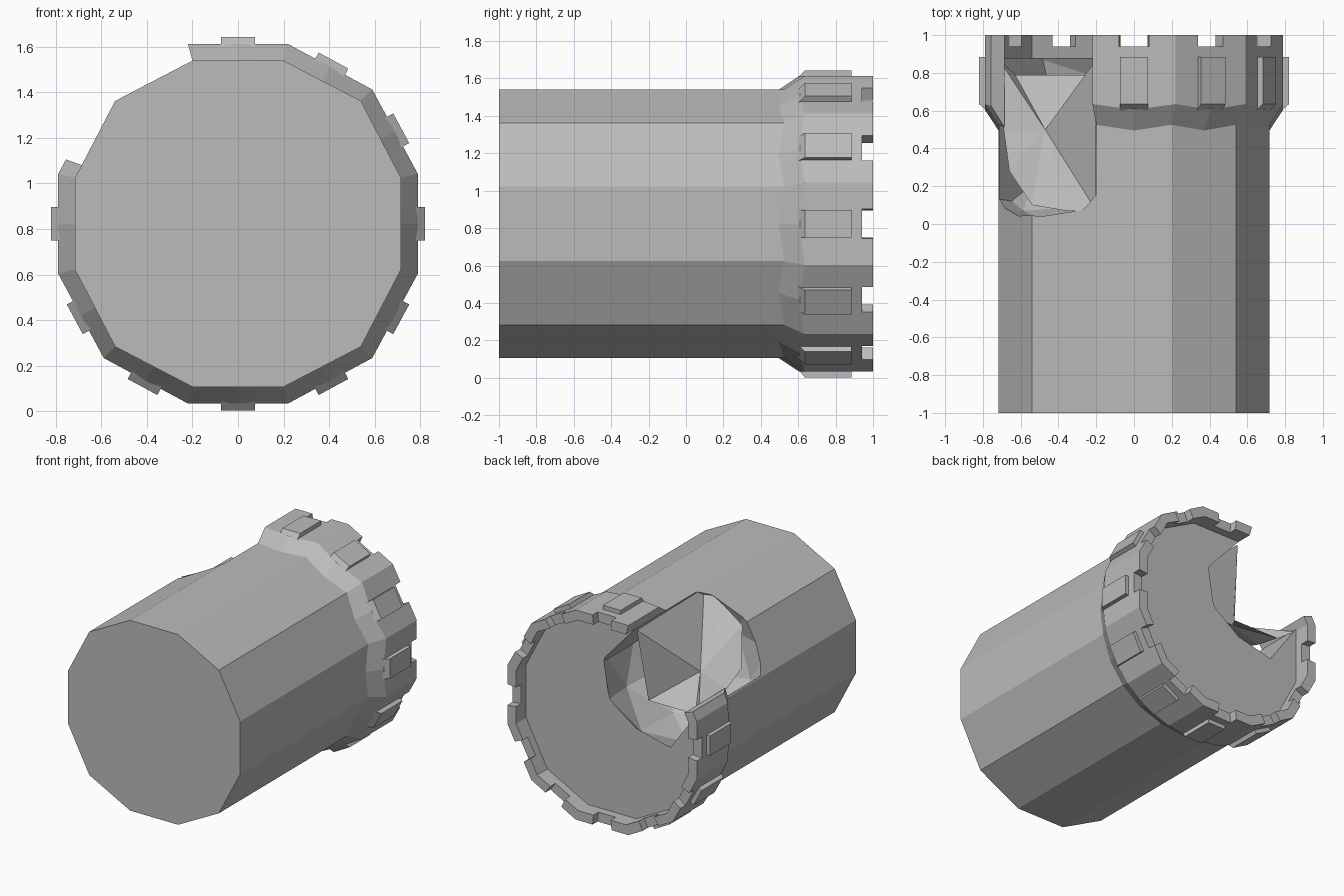
import bpy, bmesh
from mathutils import Vector

cube = bpy.data.objects.get("Cube")
if cube:
    bpy.data.objects.remove(cube)

AXIS_Z = 0.823          # height of the tower's lying axis
FLOOR_Y = 0.88          # depth of the roof floor inside the parapet

stone = bpy.data.materials.new("grey_stone")
stone.use_nodes = True
stone.diffuse_color = (0.5, 0.5, 0.5, 1)
stone.node_tree.nodes["Principled BSDF"].inputs["Base Color"].default_value = (0.5, 0.5, 0.5, 1)


def make(name, bm):
    bmesh.ops.recalc_face_normals(bm, faces=bm.faces)
    mesh = bpy.data.meshes.new(name)
    bm.to_mesh(mesh)
    bm.free()
    mesh.materials.append(stone)
    ob = bpy.data.objects.new(name, mesh)
    ob.location.z = AXIS_Z
    bpy.context.collection.objects.link(ob)
    return ob


def twelve_sided(a, b, c):
    """Corners (x, z), clockwise from the top right, out of one quarter."""
    q = [Vector(p) for p in ((a, c), (b, b), (c, a))]
    half = q + [Vector((p.x, -p.y)) for p in reversed(q)]
    return half + [-p for p in half]


inner = twelve_sided(0.2, 0.54, 0.717)
outer = twelve_sided(0.22, 0.59, 0.79)


def at(p, y):
    return Vector((p.x, y, p.y))


# Tower shaft
bm = bmesh.new()
front = [bm.verts.new(at(p, -1)) for p in inner]
back = [bm.verts.new(at(p, FLOOR_Y)) for p in inner]
bm.faces.new(front)
bm.faces.new(back)
for i in range(12):
    j = (i + 1) % 12
    bm.faces.new((front[i], front[j], back[j], back[i]))
shaft = make("tower_shaft", bm)

# Rounded breach, trimmed so it opens only through two wall faces
bm = bmesh.new()
bmesh.ops.create_icosphere(bm, subdivisions=2, radius=0.6)
bmesh.ops.translate(bm, verts=bm.verts, vec=(-0.42, 0.58, 0.4))
for co, no in (((-0.2, 0, 0.718), (1, 0, 0.9)), ((-0.718, 0, 0.22), (-1.4, 0, -1))):
    geom = bm.verts[:] + bm.edges[:] + bm.faces[:]
    bmesh.ops.bisect_plane(bm, geom=geom, plane_co=co, plane_no=no, clear_outer=True)
    bmesh.ops.holes_fill(bm, edges=[e for e in bm.edges if e.is_boundary])
cutter = make("breach_cutter", bm)
cutter.hide_render = True
cutter.hide_viewport = True
cut = shaft.modifiers.new("breach", 'BOOLEAN')
cut.operation = 'DIFFERENCE'
cut.solver = 'EXACT'
cut.object = cutter

# Broken masonry fanning from a peak to the edge of the breach
bm = bmesh.new()
rim = [(-0.2, 0.07, 0.715), (-0.36, 0.07, 0.63), (-0.54, 0.1, 0.535), (-0.66, 0.28, 0.31),
       (-0.69, 0.5, 0.25), (-0.715, 0.87, 0.2), (-0.63, 0.79, 0.15), (-0.24, 0.79, 0.15),
       (-0.2, 0.87, 0.7)]
peak = bm.verts.new((-0.47, 0.5, 0.32))
ring = [bm.verts.new(p) for p in rim]
for i, v in enumerate(ring):
    bm.faces.new((peak, v, ring[(i + 1) % len(ring)]))
make("broken_masonry", bm)

# Parapet: flared ring with a notch in the middle of every face
NOTCH = 0.18
stations = []           # (face, position along it, top height)
for f in range(10):     # faces from top right... reordered to skip the breach
    k = (f - 1) % 12
    stations += [(k, 0, 1), (k, 0.5 - NOTCH, 1), (k, 0.5 - NOTCH, 0.94), (k, 0.5, 0.94),
                 (k, 0.5 + NOTCH, 0.94), (k, 0.5 + NOTCH, 1)]
stations += [(9, 0, 1), (9, 0.17, 1)]
bm = bmesh.new()
loops = []
for k, t, top in stations:
    p_in = inner[k].lerp(inner[(k + 1) % 12], t)
    p_out = outer[k].lerp(outer[(k + 1) % 12], t)
    dip = 0.03 * (1 - abs(2 * t - 1))
    loops.append([bm.verts.new(v) for v in (at(p_in, 0.525 - dip), at(p_out, 0.635 - dip),
                                            at(p_out, top), at(p_in, top))])
for a, b in zip(loops, loops[1:]):
    for i in range(4):
        j = (i + 1) % 4
        bm.faces.new((a[i], a[j], b[j], b[i]))
bm.faces.new(loops[0])
bm.faces.new(loops[-1])
bmesh.ops.remove_doubles(bm, verts=bm.verts, dist=0.0001)
make("parapet", bm)

# Raised stone blocks, one on each standing parapet face
bm = bmesh.new()
for f in range(10):
    p, q = outer[(f - 1) % 12], outer[f % 12]
    mid, along = (p + q) / 2, (q - p).normalized()
    out = Vector((-along.y, along.x))
    if out.dot(mid) < 0:
        out = -out
    verts = [bm.verts.new(at(mid + along * s * 0.074 + out * h, y))
             for s in (-1, 1) for h, y in ((-0.01, 0.6), (0.031, 0.635), (0.031, 0.885), (-0.01, 0.885))]
    bmesh.ops.convex_hull(bm, input=verts)
bmesh.ops.dissolve_limit(bm, angle_limit=0.01, verts=bm.verts, edges=bm.edges)
make("parapet_blocks", bm)
